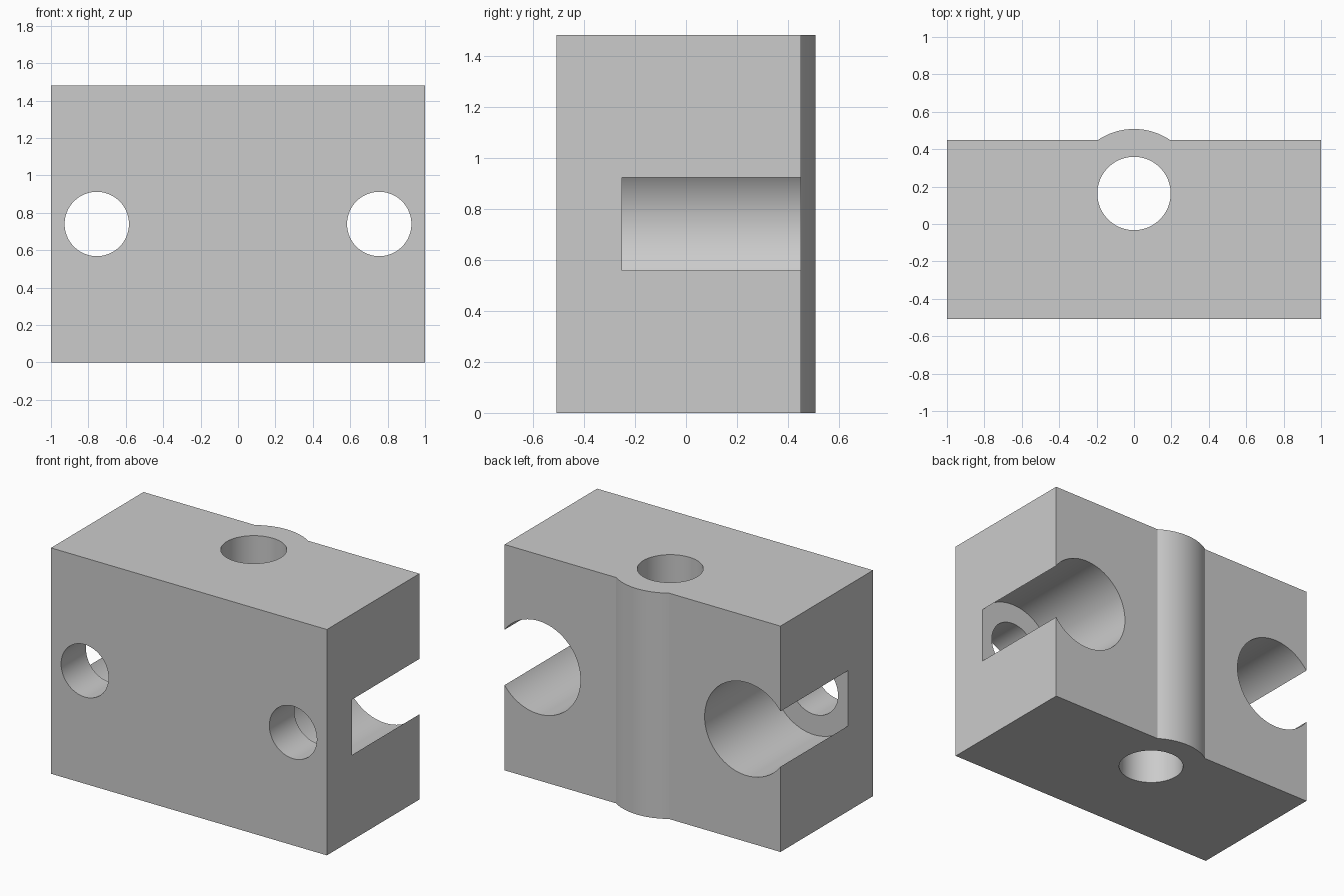
import bpy, bmesh, math

if "Cube" in bpy.data.objects:
    bpy.data.objects.remove(bpy.data.objects["Cube"], do_unlink=True)

HEIGHT, FRONT, BACK = 1.48, -0.508, 0.45
BORE_Y, BORE_R, BOSS_R = 0.163, 0.196, 0.345
BOLT_X, BOLT_Z, BOLT_R = 0.755, 0.74, 0.172
RECESS_R, RECESS_FLOOR = 0.305, -0.25

grey = bpy.data.materials.new("light grey")
grey.use_nodes = True
colour = (0.6, 0.6, 0.6, 1)
grey.diffuse_color = colour
grey.node_tree.nodes["Principled BSDF"].inputs["Base Color"].default_value = colour


def cylinder(name, radius, location, depth, rotation=(0, 0, 0)):
    bpy.ops.mesh.primitive_cylinder_add(vertices=96, radius=radius, depth=depth,
                                        location=location, rotation=rotation)
    obj = bpy.context.object
    obj.name = name
    obj.hide_render = True
    obj.data.materials.append(grey)
    return obj


def cylinder_along_y(name, radius, x, y0, y1):
    return cylinder(name, radius, (x, (y0 + y1) / 2, BOLT_Z), y1 - y0, (math.pi / 2, 0, 0))


# Block outline with a shallow boss, concentric with the bore, on the back
half = math.acos((BACK - BORE_Y) / BOSS_R)
steps = 24
outline = [(-1, FRONT), (1, FRONT), (1, BACK)]
for i in range(steps + 1):
    a = half - 2 * half * i / steps
    outline.append((BOSS_R * math.sin(a), BORE_Y + BOSS_R * math.cos(a)))
outline.append((-1, BACK))

bm = bmesh.new()
base = bm.faces.new([bm.verts.new((x, y, 0)) for x, y in outline])
top = bmesh.ops.extrude_face_region(bm, geom=[base])["geom"]
bmesh.ops.translate(bm, vec=(0, 0, HEIGHT),
                    verts=[v for v in top if isinstance(v, bmesh.types.BMVert)])
bmesh.ops.recalc_face_normals(bm, faces=bm.faces)
mesh = bpy.data.meshes.new("clamp_block")
bm.to_mesh(mesh)
bm.free()
block = bpy.data.objects.new("clamp_block", mesh)
bpy.context.collection.objects.link(block)
mesh.materials.append(grey)

# Vertical bore, then a bolt hole and an open-sided recess on each side
cutters = [cylinder("bore_cutter", BORE_R, (0, BORE_Y, HEIGHT / 2), HEIGHT + 0.4)]
for side, word in ((-1, "right"), (1, "left")):
    x = side * BOLT_X
    cutters.append(cylinder_along_y(word + "_recess_cutter", RECESS_R, x, RECESS_FLOOR, 0.8))
    cutters.append(cylinder_along_y(word + "_bolt_cutter", BOLT_R, x, -0.8, 0.6))

bpy.ops.object.select_all(action='DESELECT')
block.select_set(True)
bpy.context.view_layer.objects.active = block
for cutter in cutters:
    mod = block.modifiers.new(cutter.name, 'BOOLEAN')
    mod.operation = 'DIFFERENCE'
    mod.solver = 'EXACT'
    mod.object = cutter
    bpy.ops.object.modifier_apply(modifier=mod.name)
for cutter in cutters:
    bpy.data.objects.remove(cutter, do_unlink=True)

# Smooth the round walls, keep the machined edges sharp
bpy.ops.object.shade_smooth_by_angle(angle=math.radians(20))
